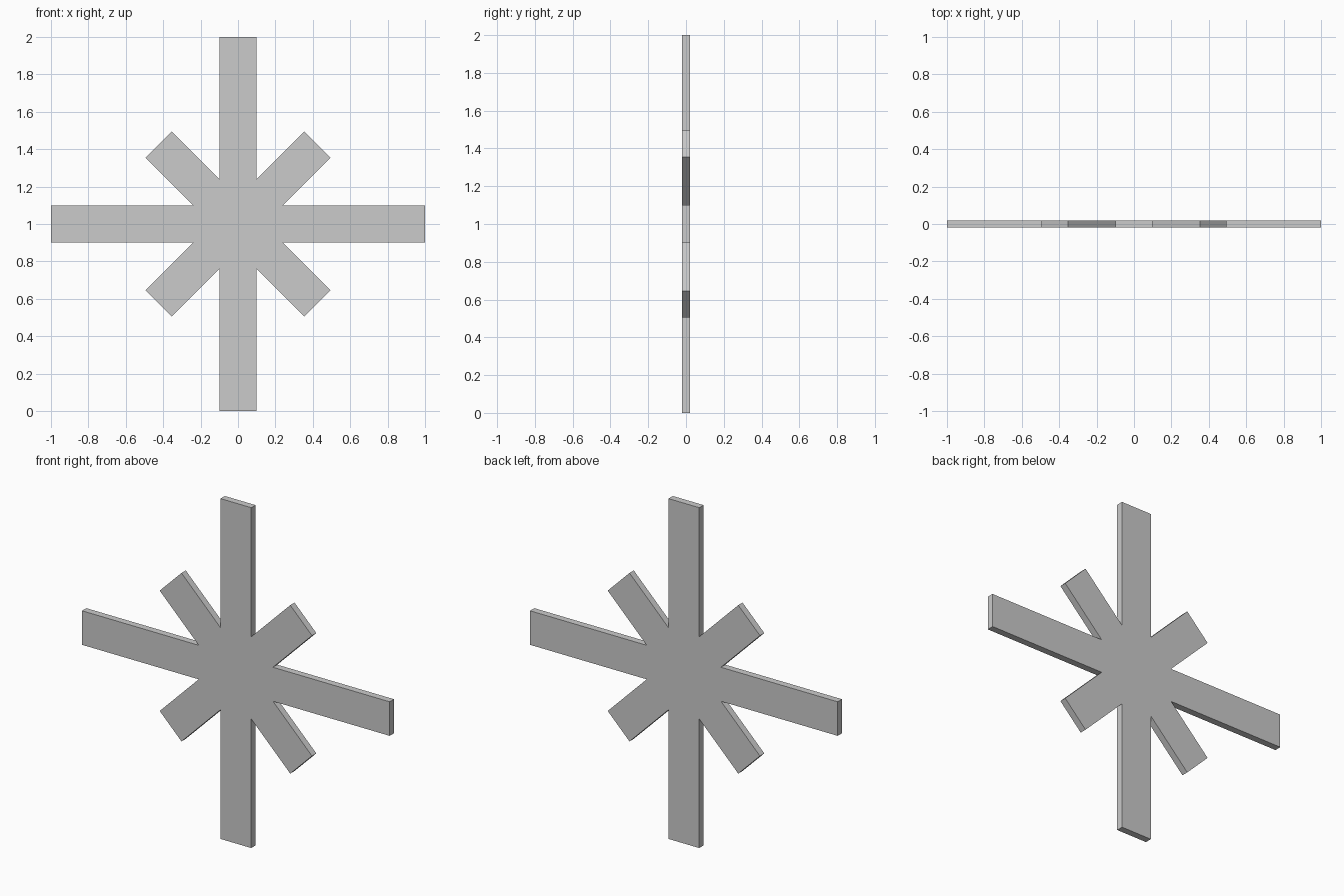
import bpy
import math

if "Cube" in bpy.data.objects:
    bpy.data.objects.remove(bpy.data.objects["Cube"])

WIDTH, DEPTH, CENTRE_Z = 0.2, 0.04, 1.0


def bar(name, length, angle):
    """Flat bar through the centre, turned about the front-back axis."""
    bpy.ops.mesh.primitive_cube_add(size=1, location=(0, 0, CENTRE_Z))
    obj = bpy.context.object
    obj.name = name
    obj.scale = (length, DEPTH, WIDTH)
    obj.rotation_euler.y = math.radians(angle)
    bpy.ops.object.transform_apply(location=False, rotation=True, scale=True)
    return obj


# Long upright cross
bar("horizontal_bar", 2.0, 0)
bar("vertical_bar", 2.0, 90)

# Short diagonal cross
bar("diagonal_bar_rising", 1.2, -45)
bar("diagonal_bar_falling", 1.2, 45)
